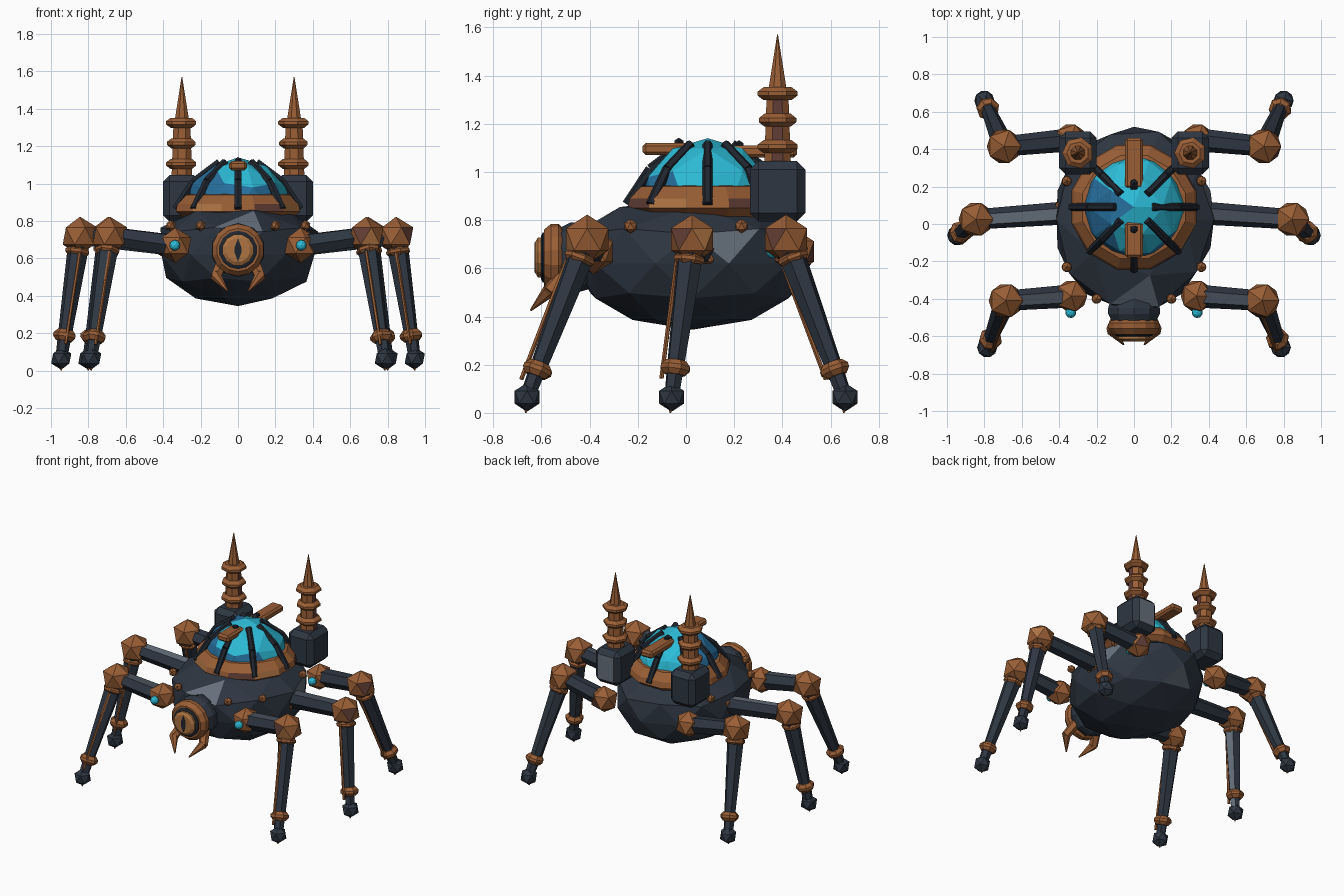
import bpy, bmesh, math
from mathutils import Vector, Matrix

if "Cube" in bpy.data.objects:
    bpy.data.objects.remove(bpy.data.objects["Cube"])


def material(name, rgb):
    m = bpy.data.materials.new(name)
    m.diffuse_color = (*rgb, 1)
    m.use_nodes = True
    m.node_tree.nodes["Principled BSDF"].inputs["Base Color"].default_value = m.diffuse_color
    return m


COPPER = material("copper", (0.32, 0.112, 0.036))
BRIGHT = material("bright copper", (0.42, 0.175, 0.055))
MAROON = material("tarnished copper", (0.12, 0.046, 0.035))
STEEL = material("dark steel", (0.027, 0.037, 0.054))
PALE = material("worn steel", (0.13, 0.16, 0.2))
GREY = material("scuffed steel", (0.062, 0.078, 0.102))
BLACK = material("black steel", (0.014, 0.019, 0.028))
CYAN = material("cyan glass", (0.025, 0.5, 0.68))
BLUE = material("deep blue glass", (0.02, 0.16, 0.34))


def finish(name, bm, *mats):
    bmesh.ops.recalc_face_normals(bm, faces=bm.faces)
    me = bpy.data.meshes.new(name)
    bm.to_mesh(me)
    bm.free()
    for m in mats:
        me.materials.append(m)
    ob = bpy.data.objects.new(name, me)
    bpy.context.collection.objects.link(ob)
    return ob


def accent(ob, mat, point=None, facing=None):
    """Colour the face nearest a point, or the one facing a direction most."""
    me = ob.data
    if mat.name not in me.materials:
        me.materials.append(mat)
    if point:
        face = min(me.polygons, key=lambda f: (f.center - Vector(point)).length)
    else:
        face = max(me.polygons, key=lambda f: f.normal.dot(Vector(facing).normalized()))
    face.material_index = me.materials.find(mat.name)


def ico(name, loc, size, mat, sub=1):
    bm = bmesh.new()
    bmesh.ops.create_icosphere(bm, subdivisions=sub, radius=size, matrix=Matrix.Translation(loc))
    return finish(name, bm, mat)


def lathe(name, origin, axis, profile, mat, sides=8):
    """Spin (radius, distance along axis) points and close the ends."""
    rot = Vector((0, 0, 1)).rotation_difference(Vector(axis)).to_matrix()
    origin = Vector(origin)
    bm = bmesh.new()
    rings = []
    for r, h in profile:
        angles = [2 * math.pi * (i + 0.5) / sides for i in range(sides)]
        rings.append([bm.verts.new(origin + rot @ Vector((r * math.cos(a), r * math.sin(a), h)))
                      for a in angles])
    for lo, hi in zip(rings, rings[1:]):
        for i in range(sides):
            j = (i + 1) % sides
            bm.faces.new((lo[i], lo[j], hi[j], hi[i]))
    bm.faces.new(rings[0])
    bm.faces.new(rings[-1])
    return finish(name, bm, mat)


def rod(name, a, b, r1, r2, mat, sides=6):
    d = Vector(b) - Vector(a)
    return lathe(name, a, d.normalized(), [(r1, 0), (r2, d.length)], mat, sides)


def band(name, loc, axis, r, h, mat, sides=7):
    """Ring with a ridged rim."""
    return lathe(name, loc, axis, [(r * 0.7, -h), (r, -h * 0.3), (r, h * 0.3), (r * 0.7, h)], mat, sides)


def box(name, loc, size, bevel, mat):
    bm = bmesh.new()
    bmesh.ops.create_cube(bm, size=1, matrix=Matrix.Translation(loc) @ Matrix.Diagonal((*size, 1)))
    bmesh.ops.bevel(bm, geom=bm.edges[:], offset=bevel, segments=1, affect='EDGES')
    return finish(name, bm, mat)


# Body with full shoulders and a few worn plates
bm = bmesh.new()
bmesh.ops.create_icosphere(bm, subdivisions=2, radius=1)
for v in bm.verts:
    k = 1 + 0.25 * max(v.co.z, 0)
    v.co = (v.co.x * k * 0.43, v.co.y * k * 0.495 + 0.025, v.co.z * 0.275 + 0.62)
body = finish("body", bm, STEEL)
for p, m in (((0.06, -0.34, 0.79), PALE), ((0.38, 0.13, 0.68), PALE), ((0.0, 0.48, 0.58), GREY)):
    accent(body, m, point=p)

# Dome collar
UP = (0, 0, 1)
collar = lathe("dome_collar", (0, 0.09, 0), UP,
               [(0.29, 0.81), (0.345, 0.85), (0.335, 0.89), (0.285, 0.94), (0.25, 0.945)], COPPER, 12)
for p, m in (((0.33, 0.0, 0.87), BRIGHT), ((0.32, 0.18, 0.87), MAROON),
             ((0.1, -0.25, 0.87), MAROON), ((-0.12, -0.25, 0.87), BRIGHT)):
    accent(collar, m, point=p)

# Glass dome with darker panes
bm = bmesh.new()
bmesh.ops.create_icosphere(bm, subdivisions=2, radius=0.29, matrix=Matrix.Translation((0, 0.09, 0.85)))
bmesh.ops.bisect_plane(bm, geom=bm.verts[:] + bm.edges[:] + bm.faces[:], plane_co=(0, 0, 0.88),
                       plane_no=(0, 0, 1), clear_inner=True)
bm.normal_update()
for f in bm.faces:
    n = f.normal
    side = n.x < -0.3 and f.calc_center_median().y < 0.2
    low_front = n.y < -0.5 and n.z < 0.65
    f.material_index = int(side or low_front)
finish("dome", bm, CYAN, BLUE)

# Dome ribs lying close on the glass
for i in range(8):
    a = i * math.pi / 4
    pts = [Vector((r * math.cos(a), 0.09 + r * math.sin(a), z))
           for r, z in ((0.335, 0.865), (0.238, 1.012), (0.1, 1.115))]
    rod("dome_rib_lower", pts[0], pts[1], 0.021, 0.021, BLACK)
    rod("dome_rib_upper", pts[1], pts[2], 0.021, 0.021, BLACK)

# Copper bars over the dome
box("dome_bar_front", (0, -0.085, 1.095), (0.095, 0.19, 0.05), 0.013, COPPER)
box("dome_bar_back", (0, 0.325, 1.085), (0.095, 0.27, 0.05), 0.013, COPPER)
ico("bar_stud_front", (0, -0.03, 1.12), 0.022, BLACK)
ico("bar_stud_back", (0, 0.22, 1.11), 0.022, BLACK)

# Head: housing, copper rim, dark groove, lens and slit pupil
FWD = (0, -1, 0)
HZ = 0.645
lathe("head_housing", (0, -0.38, HZ), FWD, [(0.125, 0), (0.145, 0.07), (0.145, 0.1), (0.12, 0.15)], STEEL, 10)
lathe("eye_rim", (0, -0.51, HZ), FWD,
      [(0.12, 0), (0.14, 0.02), (0.14, 0.05), (0.115, 0.08), (0.1, 0.08)], COPPER, 14)
lathe("eye_groove", (0, -0.51, HZ), FWD, [(0.103, 0), (0.103, 0.085), (0.09, 0.092)], BLACK, 14)
lathe("eye_lens", (0, -0.51, HZ), FWD, [(0.085, 0), (0.085, 0.105), (0.065, 0.117)], BRIGHT, 12)
bm = bmesh.new()
slit = [bm.verts.new((x, -0.629, HZ + z)) for x, z in
        ((0, -0.062), (0.018, -0.015), (0.018, 0.015), (0, 0.062), (-0.018, 0.015), (-0.018, -0.015))]
ext = bmesh.ops.extrude_face_region(bm, geom=[bm.faces.new(slit)])
bmesh.ops.translate(bm, vec=(0, 0.006, 0), verts=[v for v in ext["geom"] if isinstance(v, bmesh.types.BMVert)])
finish("eye_pupil", bm, BLACK)

for s in (-1, 1):
    # Fangs
    rod("fang_base", (s * 0.085, -0.5, 0.58), (s * 0.12, -0.57, 0.5), 0.035, 0.03, COPPER)
    rod("fang_tip", (s * 0.12, -0.565, 0.51), (s * 0.055, -0.645, 0.425), 0.031, 0.004, COPPER)

    # Rear pods and ringed spires
    x, y = s * 0.3, 0.38
    pod = box("rear_pod", (x, y, 0.92), (0.2, 0.23, 0.25), 0.035, STEEL)
    if s > 0:
        accent(pod, PALE, facing=(0, 1, 0))
    column = rod("spire_column", (x, y, 1.03), (x, y, 1.34), 0.06, 0.048, COPPER, 8)
    accent(column, MAROON, facing=(1, 0.1, 0))
    for z, r in ((1.105, 0.085), (1.215, 0.08), (1.325, 0.085)):
        band("spire_ring", (x, y, z), UP, r, 0.027, COPPER)
    rod("spire_tip", (x, y, 1.335), (x, y, 1.57), 0.042, 0.002, COPPER, 8)

    # Rivets around the body
    for rx, ry in ((0.2, -0.4), (0.36, -0.23), (0.36, 0.23)):
        ico("rivet", (s * rx, ry, 0.775), 0.03, COPPER)

    # Legs: hip, knee and foot positions
    for where, hip, knee, foot in (
            ("front", (0.335, -0.385, 0.67), (0.685, -0.41, 0.72), (0.785, -0.66, 0.065)),
            ("middle", (0.35, 0.06, 0.67), (0.845, 0.025, 0.72), (0.945, -0.06, 0.065)),
            ("rear", (0.34, 0.45, 0.67), (0.695, 0.415, 0.72), (0.8, 0.66, 0.065))):
        h, k, f = (Vector((s * p[0], p[1], p[2])) for p in (hip, knee, foot))
        d = (f - k).normalized()
        n = where + "_leg_"
        hip_ball = ico(n + "hip", h, 0.095, COPPER)
        upper = rod(n + "upper", h, k, 0.062, 0.054, STEEL)
        knee_ball = ico(n + "knee", k, 0.103, COPPER)
        band(n + "knee_collar", k + d * 0.085, d, 0.066, 0.025, COPPER)
        lower = rod(n + "lower", k, f, 0.06, 0.032, STEEL)
        band(n + "ankle_band", f - d * 0.125, d, 0.062, 0.03, COPPER)
        ico(n + "foot", f, 0.06, STEEL)
        rod(n + "claw", f, (f.x, f.y - 0.005, 0), 0.03, 0.003, COPPER, 5)
        # Worn and tarnished facets
        if where != "rear":
            accent(upper, PALE if where == "middle" and s < 0 else GREY, facing=UP)
        if where == "middle" and s < 0:
            accent(lower, PALE, facing=(0.8, 0.6, 0))
        if s > 0:
            if where != "front":
                accent(knee_ball, MAROON, facing=(0.7, -0.7, 0.15))
            if where == "middle":
                accent(knee_ball, BRIGHT, facing=(0.6, 0.8, 0.1))
            if where == "front":
                accent(knee_ball, BRIGHT, facing=(0.5, -0.8, 0.1))
                accent(knee_ball, MAROON, facing=(-0.4, -0.9, 0.1))
            if where == "rear":
                accent(hip_ball, MAROON, facing=(0, 1, -0.2))
        # Thin actuator rod in front of the shin
        off = Vector((-s * 0.012, -0.052, 0))
        rod(n + "actuator", k + d * 0.09 + off, f - d * 0.08 + off, 0.009, 0.009, COPPER, 5)
        # Glowing gem on the hip
        if where != "middle":
            ico(n + "gem", h + Vector((s * 0.003, -0.089, 0)), 0.029, CYAN, 2)
